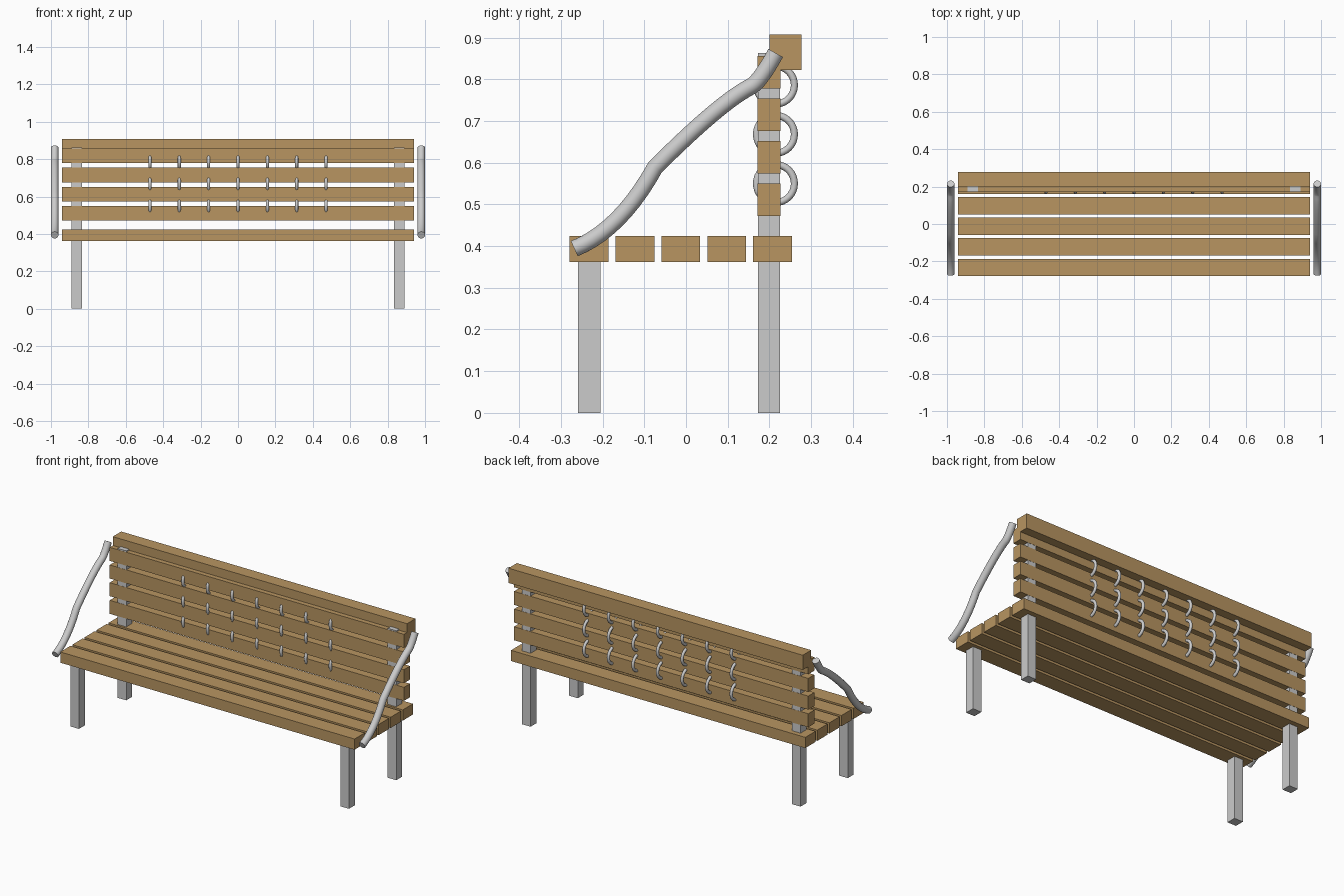
import bpy
import math
from mathutils import Vector

if "Cube" in bpy.data.objects:
    bpy.data.objects.remove(bpy.data.objects["Cube"])

wood = bpy.data.materials.new("wood")
wood.diffuse_color = (0.48, 0.30, 0.12, 1)
wood.use_nodes = True
wood.node_tree.nodes["Principled BSDF"].inputs["Base Color"].default_value = wood.diffuse_color


def box(name, x, y, z, mat=None):
    """Box from (min, max) ranges on each axis."""
    bpy.ops.mesh.primitive_cube_add(
        size=1, location=[(r[0] + r[1]) / 2 for r in (x, y, z)])
    ob = bpy.context.object
    ob.name = name
    ob.scale = [r[1] - r[0] for r in (x, y, z)]
    bpy.ops.object.transform_apply(location=False, rotation=False, scale=True)
    if mat:
        ob.data.materials.append(mat)
    return ob


SPAN = (-0.94, 0.94)

# Seat slats
for i in range(5):
    y = -0.279 + i * 0.11
    box(f"seat_slat_{i + 1}", SPAN, (y, y + 0.093), (0.362, 0.424), wood)

# Backrest slats
for i in range(4):
    z = 0.472 + i * 0.102
    box(f"back_slat_{i + 1}", SPAN, (0.172, 0.227), (z, z + 0.078), wood)

# Top rail
box("top_rail", SPAN, (0.2, 0.277), (0.822, 0.907), wood)

# Legs, the rear pair carrying the backrest
for side, label in ((-1, "left"), (1, "right")):
    x = sorted((side * 0.835, side * 0.89))
    box(f"front_leg_{label}", x, (-0.259, -0.205), (0, 0.363))
    box(f"back_post_{label}", x, (0.173, 0.226), (0, 0.863))

# Metal rings linking the back slats
for row in range(3):
    for col in range(7):
        bpy.ops.mesh.primitive_torus_add(
            major_radius=0.0455, minor_radius=0.0085,
            major_segments=32, minor_segments=12,
            location=((col - 3) * 0.157, 0.2145, 0.55 + row * 0.118),
            rotation=(0, math.pi / 2, 0))
        ring = bpy.context.object
        ring.name = f"ring_{row + 1}_{col + 1}"
        bpy.ops.object.shade_smooth()

# Armrest path in (y, z): three quadratic arcs as start, control, end
arcs = [((-0.268, 0.394), (-0.158, 0.438), (-0.074, 0.589)),
        ((-0.074, 0.589), (0.084, 0.747), (0.158, 0.784)),
        ((0.158, 0.784), (0.18, 0.799), (0.215, 0.863))]
path = [Vector(arcs[0][0])]
for a, b, c in arcs:
    a, b, c = Vector(a), Vector(b), Vector(c)
    for k in range(1, 11):
        t = k / 10
        path.append(a * (1 - t) ** 2 + b * 2 * t * (1 - t) + c * t * t)

# Curved tube armrests
for side, label in ((-1, "left"), (1, "right")):
    curve = bpy.data.curves.new(f"armrest_{label}", 'CURVE')
    curve.dimensions = '3D'
    curve.bevel_depth = 0.02
    curve.bevel_resolution = 6
    curve.use_fill_caps = True
    spline = curve.splines.new('POLY')
    spline.points.add(len(path) - 1)
    for point, p in zip(spline.points, path):
        point.co = (side * 0.98, p.x, p.y, 1)
    arm = bpy.data.objects.new(f"armrest_{label}", curve)
    bpy.context.collection.objects.link(arm)
    bpy.ops.object.select_all(action='DESELECT')
    arm.select_set(True)
    bpy.context.view_layer.objects.active = arm
    bpy.ops.object.convert(target='MESH')
    bpy.ops.object.shade_smooth_by_angle(angle=math.radians(40))
